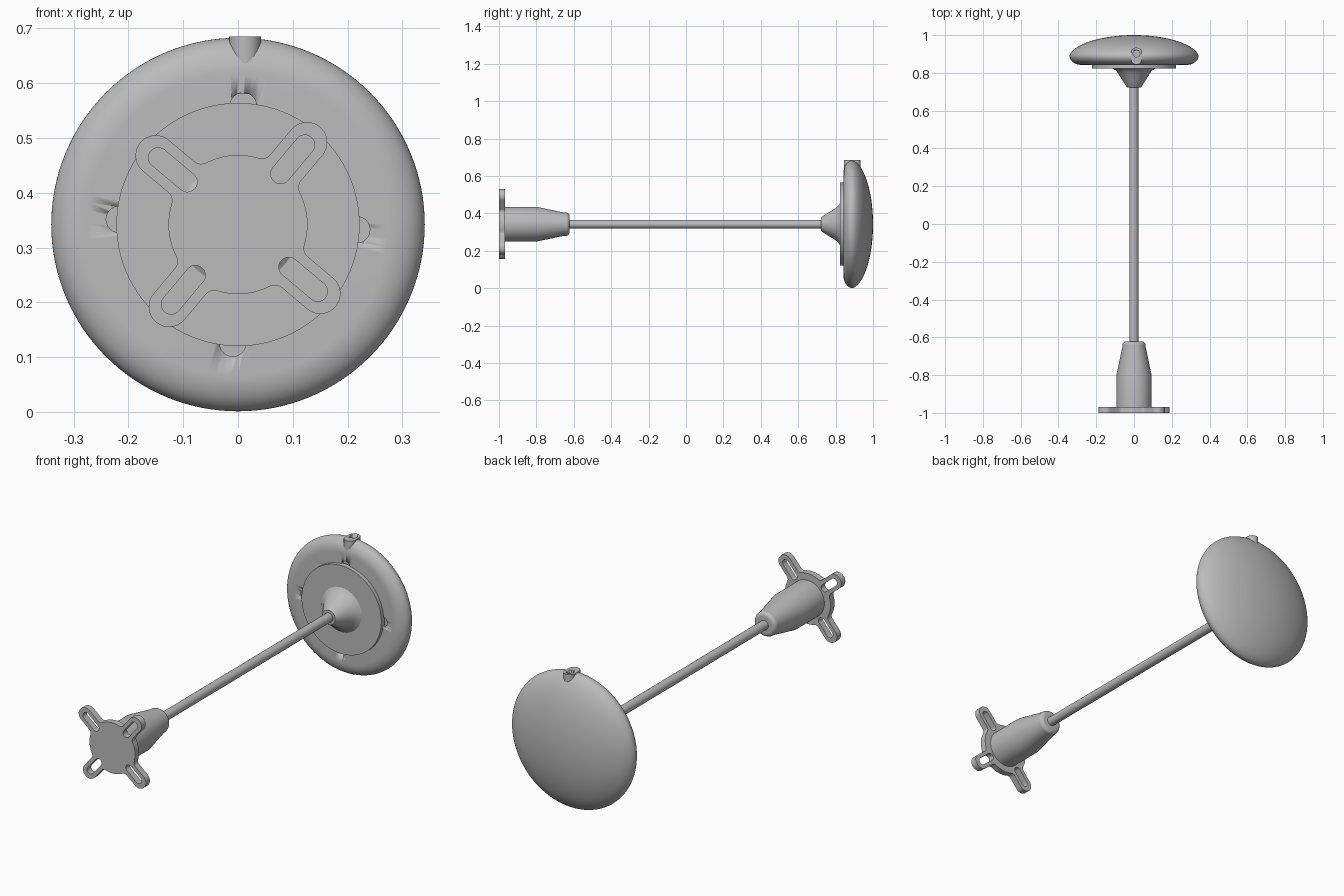
import bpy, bmesh
from math import sin, cos, pi, radians, sqrt, atan2
from mathutils import Vector, Matrix

cube = bpy.data.objects.get("Cube")
if cube:
    bpy.data.objects.remove(cube)

CZ = 0.342  # height of the long axis

grey = bpy.data.materials.new("mid_grey")
grey.use_nodes = True
GREY = (0.5, 0.5, 0.5, 1)
grey.diffuse_color = GREY
grey.node_tree.nodes["Principled BSDF"].inputs["Base Color"].default_value = GREY


def finish(ob, angle=30):
    ob.data.materials.append(grey)
    bpy.ops.object.select_all(action='DESELECT')
    ob.select_set(True)
    bpy.context.view_layer.objects.active = ob
    bpy.ops.object.shade_smooth_by_angle(angle=radians(angle))
    return ob


def from_bmesh(name, bm):
    bmesh.ops.remove_doubles(bm, verts=bm.verts, dist=1e-5)
    bmesh.ops.recalc_face_normals(bm, faces=bm.faces)
    me = bpy.data.meshes.new(name)
    bm.to_mesh(me)
    bm.free()
    ob = bpy.data.objects.new(name, me)
    bpy.context.collection.objects.link(ob)
    return finish(ob)


def lathe(name, profile, steps=96):
    """Revolve (radius, y) points around the long axis."""
    bm = bmesh.new()
    vs = [bm.verts.new((r, y, CZ)) for r, y in profile]
    es = [bm.edges.new(pair) for pair in zip(vs, vs[1:])]
    bmesh.ops.spin(bm, geom=vs + es, cent=(0, 0, CZ), axis=(0, 1, 0),
                   angle=2 * pi, steps=steps)
    return from_bmesh(name, bm)


def prism(name, outline, axis_vec):
    """Extrude a closed outline along a vector."""
    bm = bmesh.new()
    face = bm.faces.new([bm.verts.new(p) for p in outline])
    new = bmesh.ops.extrude_face_region(bm, geom=[face])["geom"]
    bmesh.ops.translate(bm, vec=axis_vec,
                        verts=[v for v in new if isinstance(v, bmesh.types.BMVert)])
    return from_bmesh(name, bm)


def cut(target, cutter):
    mod = target.modifiers.new("cut", 'BOOLEAN')
    mod.object = cutter
    mod.solver = 'EXACT'
    bpy.context.view_layer.objects.active = target
    bpy.ops.object.modifier_apply(modifier=mod.name)
    bpy.data.objects.remove(cutter)


def arc(cx, cy, r, a0, a1, n=16):
    return [(cx + r * cos(a0 + (a1 - a0) * i / n),
             cy + r * sin(a0 + (a1 - a0) * i / n)) for i in range(n + 1)]


def turned(points, angle):
    return [(x * cos(angle) - y * sin(angle), x * sin(angle) + y * cos(angle))
            for x, y in points]


# Four-armed mounting bracket with slots
HUB, ARM, FILLET, REACH = 0.127, 0.037, 0.02, 0.196
along = sqrt((HUB + FILLET) ** 2 - (ARM + FILLET) ** 2)
half = atan2(ARM + FILLET, along)
arm = (arc(along, -ARM - FILLET, FILLET, pi - half, pi / 2, 6)
       + arc(REACH, 0, ARM, -pi / 2, pi / 2, 20)
       + arc(along, ARM + FILLET, FILLET, -pi / 2, half - pi, 6)
       + arc(0, 0, HUB, half, pi / 2 - half, 10)[1:-1])
slot = (arc(0.19, 0, 0.018, -pi / 2, pi / 2)
        + arc(0.121, 0, 0.018, pi / 2, 3 * pi / 2))
angles = [radians(50) + k * pi / 2 for k in range(4)]
loops = [sum((turned(arm, a) for a in angles), [])]
loops += [turned(slot, a) for a in angles]

curve = bpy.data.curves.new("mounting_bracket", 'CURVE')
curve.dimensions = '2D'
curve.fill_mode = 'BOTH'
curve.extrude = 0.016
for loop in loops:
    sp = curve.splines.new('POLY')
    sp.points.add(len(loop) - 1)
    for p, (x, y) in zip(sp.points, loop):
        p.co = (x, y, 0, 1)
    sp.use_cyclic_u = True
bracket = bpy.data.objects.new("mounting_bracket", curve)
bracket.matrix_world = Matrix.Translation((0, -0.984, CZ)) @ Matrix.Rotation(pi / 2, 4, 'X')
bpy.context.collection.objects.link(bracket)
bpy.context.view_layer.objects.active = bracket
bracket.select_set(True)
bpy.ops.object.convert(target='MESH')
finish(bpy.context.view_layer.objects.active)

# Tapered canopy behind the bracket
lathe("canopy", [(0, -0.97), (0.093, -0.97), (0.093, -0.80), (0.062, -0.652)]
      + arc(0.042, -0.642, 0.02, 0, pi / 2, 8) + [(0, -0.622)])

# Long rod
lathe("rod", [(0, -0.64), (0.023, -0.64), (0.023, 0.74), (0, 0.74)], 48)

# Flared collar joining rod and round plate
lathe("flared_collar", [(0, 0.722), (0.036, 0.722), (0.042, 0.73), (0.066, 0.768),
                        (0.086, 0.8), (0.098, 0.814), (0.112, 0.823), (0, 0.823)])

# Round cover plate
lathe("cover_plate", [(0, 0.823), (0.222, 0.823), (0.222, 0.85), (0, 0.85)])

# Domed head: flat front, rounded rim, shallow convex back
rim = [(0.275 + 0.066 * sin(t), 0.888 - 0.046 * cos(t))
       for t in (i * pi / 24 for i in range(13))]
back = [(0.341 * cos(t), 0.888 + 0.112 * sin(t) ** 1.12)
        for t in (i * pi / 56 for i in range(1, 28))]
head = lathe("domed_head", [(0, 0.842)] + rim + back + [(0, 1.0)], 128)

# Four small half-round notches around the plate
for k in range(4):
    (cx, cz), = turned([(0.217, 0)], radians(-2.5) + k * pi / 2)
    ring = arc(cx, cz + CZ, 0.024, 0, 2 * pi, 24)[:-1]
    cut(head, prism("notch_cutter", [(x, 0.82, z) for x, z in ring], Vector((0, 0.04, 0))))

# Spout on the top edge with a round bore
SX = 0.013
oval = arc(SX, 0.905, 0.029, 0, pi) + arc(SX, 0.873, 0.029, pi, 2 * pi)
spout = prism("spout", [(x, y, 0.58) for x, y in oval], Vector((0, 0, 0.105)))
bore = arc(SX, 0.902, 0.018, 0, 2 * pi, 24)[:-1]
for target in (spout, head):
    cut(target, prism("bore_cutter", [(x, y, 0.64) for x, y in bore], Vector((0, 0, 0.08))))
